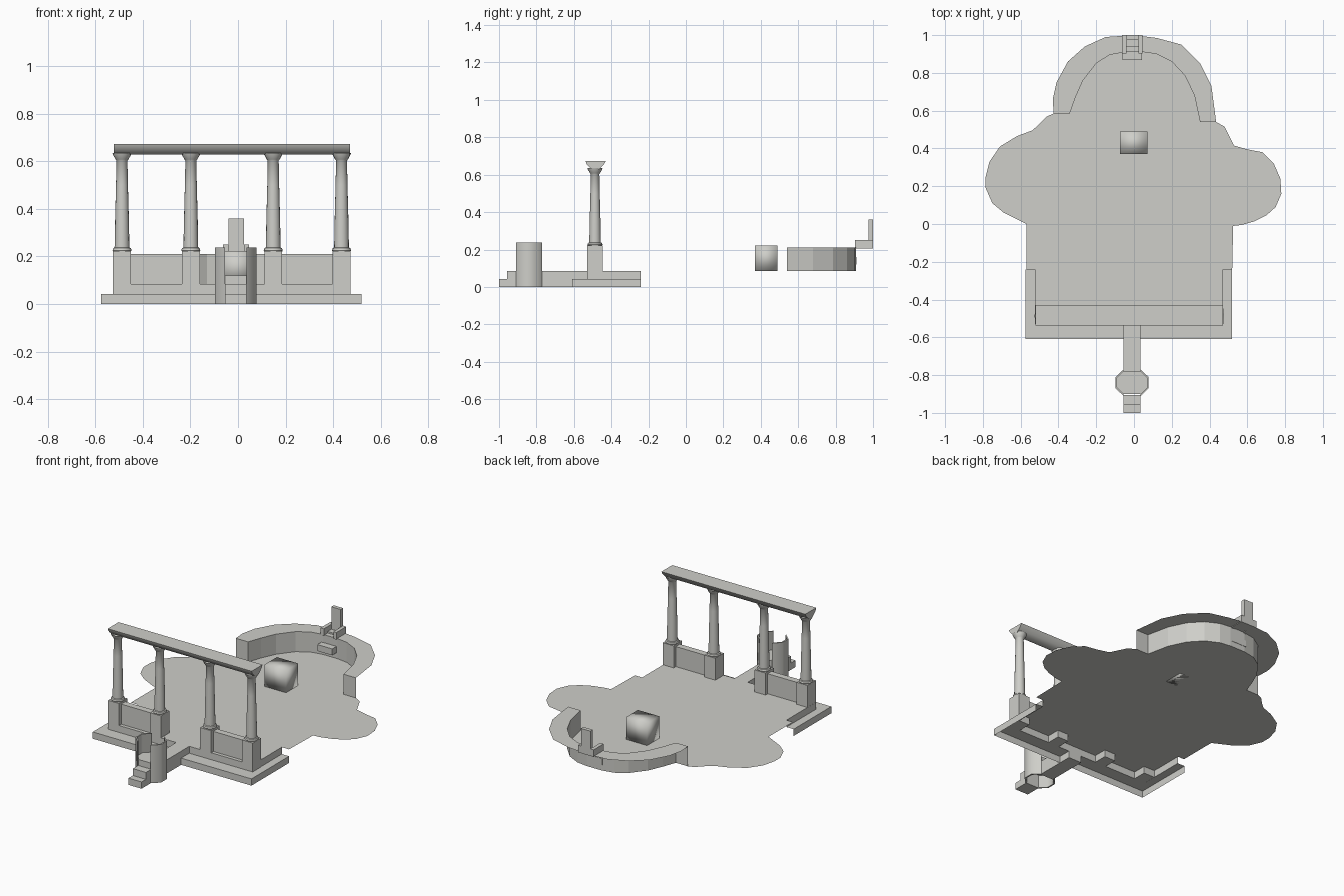
import bpy, bmesh, math

if "Cube" in bpy.data.objects:
    bpy.data.objects.remove(bpy.data.objects["Cube"])

stone = bpy.data.materials.new("pale stone")
stone.diffuse_color = (0.62, 0.62, 0.585, 1)
stone.use_nodes = True
stone.node_tree.nodes["Principled BSDF"].inputs["Base Color"].default_value = stone.diffuse_color


def make(name, verts, faces, smooth=False, closed=False):
    me = bpy.data.meshes.new(name)
    me.from_pydata(verts, [], faces)
    me.materials.append(stone)
    if closed:
        bm = bmesh.new()
        bm.from_mesh(me)
        bmesh.ops.recalc_face_normals(bm, faces=bm.faces)
        bm.to_mesh(me)
        bm.free()
    for p in me.polygons:
        p.use_smooth = smooth
    ob = bpy.data.objects.new(name, me)
    bpy.context.collection.objects.link(ob)
    return ob


def box(name, x0, x1, y0, y1, z0, z1, smooth=False):
    v = [(x, y, z) for x in (x0, x1) for y in (y0, y1) for z in (z0, z1)]
    f = [(0, 1, 3, 2), (4, 6, 7, 5), (0, 4, 5, 1), (2, 3, 7, 6), (0, 2, 6, 4), (1, 5, 7, 3)]
    return make(name, v, f, smooth, True)


def wall(name, pts, z0, z1, smooth=False):
    """Vertical strip facing right of the path direction."""
    n = len(pts)
    v = [(x, y, z0) for x, y in pts] + [(x, y, z1) for x, y in pts]
    return make(name, v, [(i, i + 1, n + i + 1, n + i) for i in range(n - 1)], smooth)


def ribbon(name, near, far, z):
    """Flat strip between two paths of equal length, facing up."""
    n = len(near)
    v = [(x, y, z) for x, y in near + far]
    return make(name, v, [(i, i + 1, n + i + 1, n + i) for i in range(n - 1)])


def prism(name, pts, z0, z1):
    n = len(pts)
    v = [(x, y, z0) for x, y in pts] + [(x, y, z1) for x, y in pts]
    f = [(i, (i + 1) % n, n + (i + 1) % n, n + i) for i in range(n)]
    return make(name, v, f + [tuple(range(n)), tuple(range(n, 2 * n))], False, True)


def lathe(name, cx, cy, prof, sides=16):
    v, f = [], []
    for r, z in prof:
        for k in range(sides):
            a = 2 * math.pi * k / sides
            v.append((cx + r * math.cos(a), cy + r * math.sin(a), z))
    for j in range(len(prof) - 1):
        for k in range(sides):
            k2 = (k + 1) % sides
            f.append((j * sides + k, j * sides + k2, (j + 1) * sides + k2, (j + 1) * sides + k))
    return make(name, v, f, True)


def by_angle(ob, deg=40):
    bpy.ops.object.select_all(action='DESELECT')
    ob.select_set(True)
    bpy.context.view_layer.objects.active = ob
    bpy.ops.object.shade_smooth_by_angle(angle=math.radians(deg))


F = 0.085  # floor level

# Apse curves, left to right
inner = [(-.34, .585), (-.31, .67), (-.27, .76), (-.2, .85), (-.13, .895), (-.05, .91),
         (.05, .91), (.12, .9), (.2, .86), (.27, .785), (.32, .68), (.35, .54)]
outer = [(-.425, .585), (-.43, .66), (-.41, .75), (-.35, .86), (-.26, .94), (-.15, .99),
         (0, 1.0), (.12, .985), (.25, .95), (.35, .85), (.41, .73), (.435, .54)]

# Floor sheet with rounded side wings
left = [(-.525, -.53), (-.525, -.24), (-.57, -.24), (-.57, 0), (-.69, .06), (-.75, .11),
        (-.785, .19), (-.785, .25), (-.765, .33), (-.71, .41), (-.62, .465), (-.54, .495),
        (-.51, .52), (-.46, .57), (-.425, .585)]
right = [(.435, .54), (.48, .515), (.53, .415), (.6, .395), (.68, .38), (.74, .32), (.775, .24),
         (.78, .16), (.75, .09), (.7, .045), (.64, .015), (.57, -.005), (.525, -.01),
         (.52, -.24), (.47, -.24), (.47, -.53)]
outline = (left + inner + right)[::-1]
make("floor", [(x, y, F) for x, y in outline], [tuple(range(len(outline)))])

# Apse wall: inner face, end panels and broad top
wall("apse_wall", [outer[0]] + inner + [outer[-1]], F, .21)
ribbon("apse_top", inner, outer, .21)

# Stepped front base
low = [(-.575, -.24), (-.575, -.61), (.52, -.61), (.52, -.24)]
high = [(-.525, -.24), (-.525, -.53), (.47, -.53), (.47, -.24)]
wall("base_outer_riser", low, 0, .042)
ribbon("base_ledge", low, high, .042)
wall("base_inner_riser", high, .042, F)

# Columns on pedestals
xs = (-.487, -.198, .148, .435)
CY = -.487
shaft = [(.037, .22), (.04, .226), (.037, .235), (.031, .238), (.029, .35), (.025, .5),
         (.023, .603), (.027, .608), (.038, .628), (.04, .635)]
for x in xs:
    box("pedestal", x - .0375, x + .0375, CY - .043, CY + .04, .042, .222)
    by_angle(lathe("column", x, CY, shaft))

# Low walls between outer column pairs
for a, b in ((0, 1), (2, 3)):
    box("low_wall", xs[a] + .0375, xs[b] - .0375, -.508, -.468, F, .21)

# Beam with curved underside
prof = [(-.537, .672), (-.532, .657), (-.518, .642), (-.502, .628), (-.468, .628),
        (-.452, .642), (-.438, .657), (-.43, .672)]
n = len(prof)
bv = [(x, y, z) for x in (-.522, .47) for y, z in prof]
bf = [(i, (i + 1) % n, n + (i + 1) % n, n + i) for i in range(n)]
beam = make("beam", bv, bf + [tuple(range(n)), tuple(range(n, 2 * n))], True, True)
by_angle(beam, 60)

# Entry path, steps and gate
X0, X1 = -.055, .035
box("path", X0, X1, -.78, -.53, 0, F)
box("lower_step", X0, X1, -1.0, -.957, 0, .042)
box("upper_step", X0, X1, -.957, -.905, 0, F)
MX = (X0 + X1) / 2
arc_out = [(.045, -.91), (.0875, -.87), (.0875, -.81), (.045, -.77)]
arc_in = [(.045, -.9), (.079, -.866), (.079, -.814), (.045, -.78)]
for s, side in ((1, "right"), (-1, "left")):
    pts = [(MX + s * x, y) for x, y in arc_out + arc_in[::-1]]
    by_angle(prism("gate_shell_" + side, pts, 0, .237), 60)
deck = [(MX + x, y) for x, y in arc_in] + [(MX - x, y) for x, y in arc_in[::-1]]
prism("gate_deck", deck, .08, .12)

# Softly shaded central block
box("central_block", -.075, .072, .37, .49, F, .222, True)

# Seat and small throne on the apse
box("apse_seat", -.06, .042, .868, .912, .12, .16)
box("throne_cheek_left", -.063, -.04, .903, 1.0, .206, .25)
box("throne_cheek_right", .025, .046, .903, 1.0, .206, .25)
box("throne_base", -.04, .025, .94, .976, .206, .22)
box("throne_back", -.04, .025, .976, 1.0, .206, .36)
